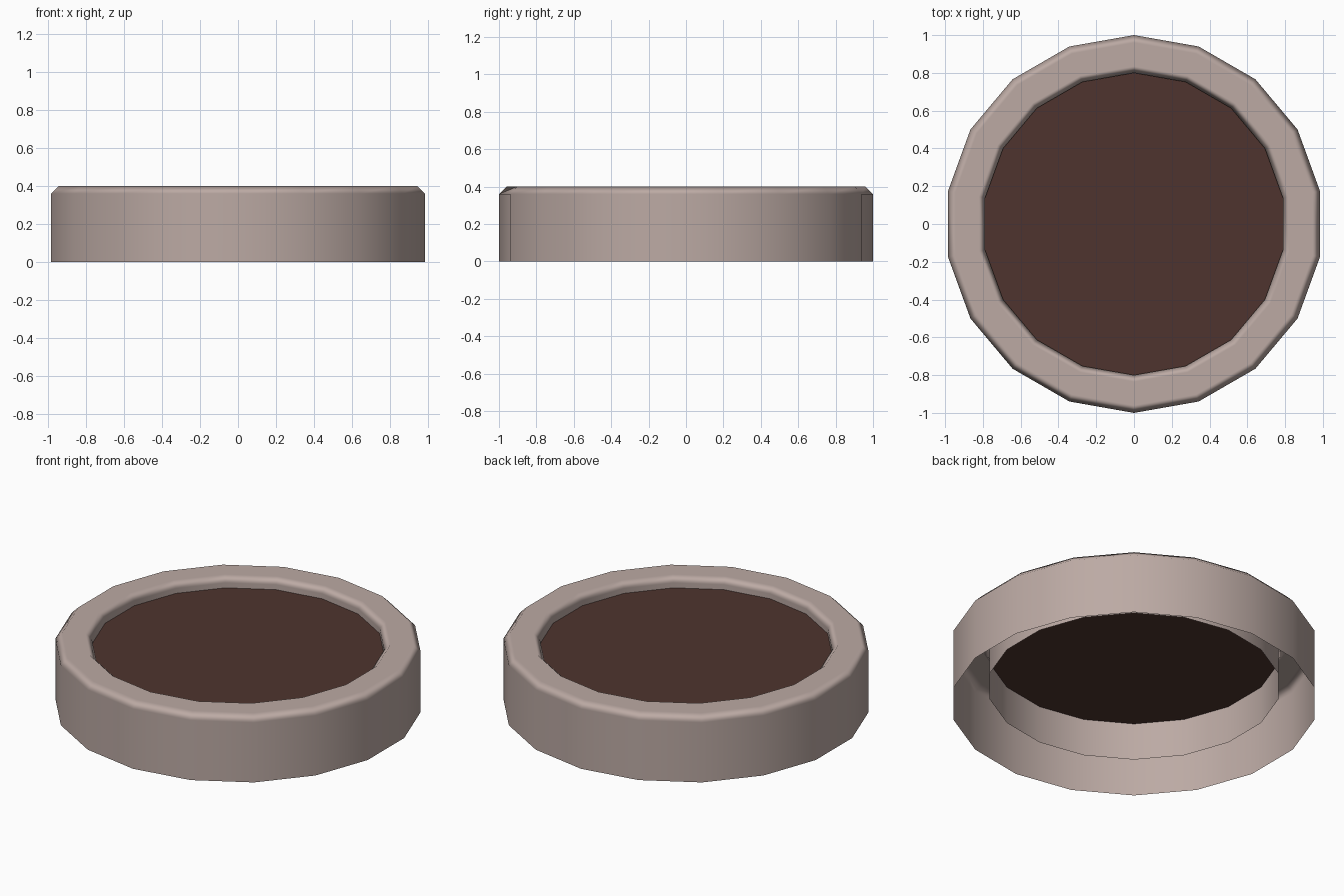
import bpy, bmesh, math

if "Cube" in bpy.data.objects:
    bpy.data.objects.remove(bpy.data.objects["Cube"])

SIDES = 18


def material(name, rgb):
    m = bpy.data.materials.new(name)
    m.diffuse_color = (*rgb, 1.0)
    m.use_nodes = True
    m.node_tree.nodes["Principled BSDF"].inputs["Base Color"].default_value = m.diffuse_color
    return m


def ring_verts(bm, r, z):
    # Polygon ring with a corner pointing along +y and -y
    return [bm.verts.new((r * math.cos(math.pi / 2 + 2 * math.pi * k / SIDES),
                          r * math.sin(math.pi / 2 + 2 * math.pi * k / SIDES), z))
            for k in range(SIDES)]


def finish(bm, name, mat):
    me = bpy.data.meshes.new(name)
    bm.to_mesh(me)
    bm.free()
    me.materials.append(mat)
    ob = bpy.data.objects.new(name, me)
    bpy.context.collection.objects.link(ob)
    return ob


stone = material("pale_clay", (0.503, 0.402, 0.371))
soil = material("dark_soil", (0.0762, 0.0343, 0.0273))

# Planter wall: open-bottomed shell with chamfered rim and a shorter inner wall
profile = [(1.0, 0.0), (1.0, 0.36), (0.96, 0.4),
           (0.835, 0.4), (0.8, 0.365), (0.8, 0.11)]
bm = bmesh.new()
rings = [ring_verts(bm, r, z) for r, z in profile]
for a, b in zip(rings, rings[1:]):
    for k in range(SIDES):
        n = (k + 1) % SIDES
        bm.faces.new((a[k], a[n], b[n], b[k])).smooth = True
wall = finish(bm, "planter_wall", stone)
mod = wall.modifiers.new("rim_normals", 'WEIGHTED_NORMAL')
mod.weight = 100

# Soil surface set just below the rim
bm = bmesh.new()
bm.faces.new(ring_verts(bm, 0.8, 0.335))
finish(bm, "soil_surface", soil)
